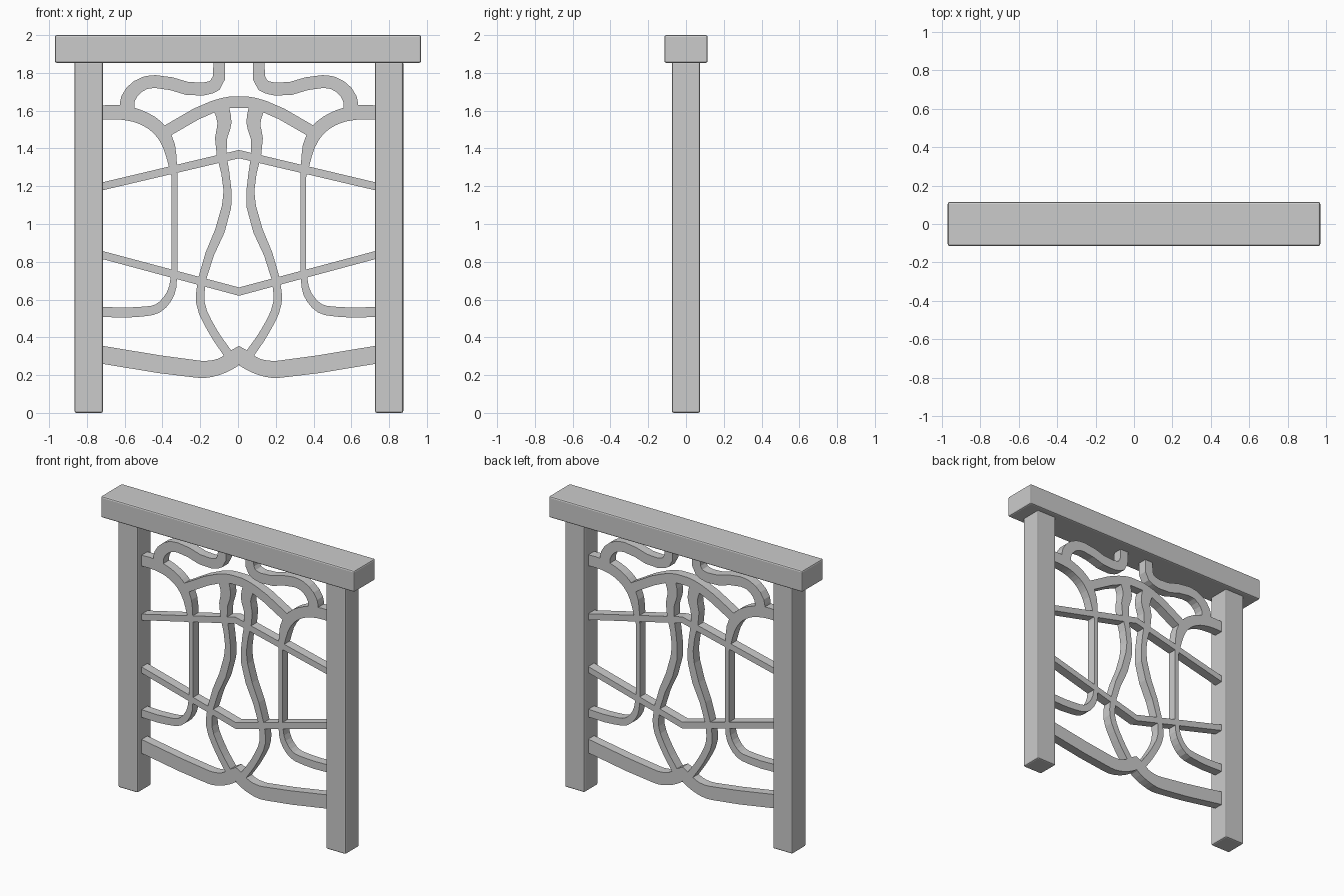
import bpy, bmesh
from mathutils import Vector, Matrix
from mathutils.geometry import delaunay_2d_cdt, interpolate_bezier

if "Cube" in bpy.data.objects:
    bpy.data.objects.remove(bpy.data.objects["Cube"])

CX = 0.005      # centre line of posts and ironwork
DEPTH = 0.064   # ironwork thickness
verts, quads = [], []


def finish(bm, name):
    bmesh.ops.recalc_face_normals(bm, faces=bm.faces)
    mesh = bpy.data.meshes.new(name)
    bm.to_mesh(mesh)
    bm.free()
    obj = bpy.data.objects.new(name, mesh)
    bpy.context.collection.objects.link(obj)
    return obj


def box(name, lo, hi, bevel=0.01):
    lo, hi = Vector(lo), Vector(hi)
    bm = bmesh.new()
    bmesh.ops.create_cube(bm, size=1, matrix=Matrix.Translation((lo + hi) / 2)
                          @ Matrix.Diagonal((*(hi - lo), 1)))
    bmesh.ops.bevel(bm, geom=bm.edges[:], offset=bevel, segments=2,
                    profile=0.5, affect='EDGES')
    return finish(bm, name)


def smooth(points):
    """Round off a path of (x, z, width) points."""
    p = [Vector(q) for q in points]
    seg = [b - a for a, b in zip(p, p[1:])]
    if len(seg) == 1:
        return p
    tan = [seg[0].normalized()]
    for a, b in zip(seg, seg[1:]):
        tan.append((a.normalized() * b.length + b.normalized() * a.length).normalized())
    tan.append(seg[-1].normalized())
    out = [p[0]]
    for i, s in enumerate(seg):
        h = s.length / 3
        out += interpolate_bezier(p[i], p[i] + tan[i] * h,
                                  p[i + 1] - tan[i + 1] * h, p[i + 1], 4)[1:]
    return out


def strip(*points):
    """Add a flat mitred strip and its mirror image to the ironwork sheet."""
    path = smooth(points)
    pts = [p.xy for p in path]
    rows = []
    for i, p in enumerate(pts):
        a = (p - pts[i - 1]).normalized() if i else None
        b = (pts[i + 1] - p).normalized() if i < len(pts) - 1 else None
        if abs(p.x) < 1e-6:                # meets its mirror image squarely
            t, scale = Vector((1, 0)), 1
        else:
            a, b = a or b, b or a
            t = (a + b).normalized()
            scale = 1 / max(t.dot(a), 0.7)
        n = Vector((-t.y, t.x)) * path[i].z / 2 * scale
        rows.append((p + n, p - n))
    for (l0, r0), (l1, r1) in zip(rows, rows[1:]):
        quad = [l0, r0, r1, l1]
        for q in (quad, [Vector((-v.x, v.y)) for v in reversed(quad)]):
            quads.append(list(range(len(verts), len(verts) + 4)))
            verts.extend(q)


# Slanted upper and lower bars
strip((0, 1.37, .044), (.75, 1.193, .041))
strip((0, .642, .044), (.75, .843, .041))
# Heavy bottom rail
strip((0, .307, .095), (.09, .25, .083), (.18, .23, .09), (.26, .237, .092),
      (.75, .312, .094))
# Arch
strip((0, 1.645, .06), (.05, 1.644, .06), (.14, 1.62, .062), (.39, 1.488, .062))
# Long inner curve
strip((.098, 1.63, .085), (.077, 1.535, .074), (.095, 1.452, .063),
      (.061, 1.18, .042), (.066, 1.09, .05), (.193, .715, .043),
      (.204, .583, .045), (.14, .435, .045), (.05, .302, .048))
# Outer curve: shoulder, upright and foot
strip((.75, 1.59, .074), (.62, 1.59, .076), (.526, 1.568, .072),
      (.437, 1.516, .072), (.389, 1.457, .07), (.35, 1.31, .044), (.341, 1.25, .03))
strip((.341, 1.26, .03), (.341, .74, .03))
strip((.341, .75, .03), (.362, .631, .042), (.43, .553, .048),
      (.526, .535, .052), (.75, .535, .053))
# Top scroll
strip((.593, 1.595, .078), (.587, 1.664, .075), (.5, 1.746, .068),
      (.442, 1.754, .068), (.193, 1.714, .068), (.127, 1.735, .066),
      (.104, 1.87, .06))

# Merge all strips into one sheet and thicken it
co, _, tris, _, _, source = delaunay_2d_cdt(verts, [], quads, 0, 1e-5)
bm = bmesh.new()
bv = [bm.verts.new((p.x + CX, -DEPTH / 2, p.y)) for p in co]
for tri, src in zip(tris, source):
    if src:
        bm.faces.new([bv[i] for i in tri])
bmesh.ops.delete(bm, geom=[v for v in bm.verts if not v.link_faces], context='VERTS')
ext = bmesh.ops.extrude_face_region(bm, geom=bm.faces[:], use_keep_orig=True)
bmesh.ops.translate(bm, vec=(0, DEPTH, 0),
                    verts=[g for g in ext['geom'] if isinstance(g, bmesh.types.BMVert)])
finish(bm, "ironwork_panel")

# Posts and handrail
for side, x in (("left", -0.795), ("right", 0.795)):
    box(side + "_post", (CX + x - .075, -.075, 0), (CX + x + .075, .075, 1.86))
box("handrail", (-.97, -.115, 1.853), (.97, .115, 2))
